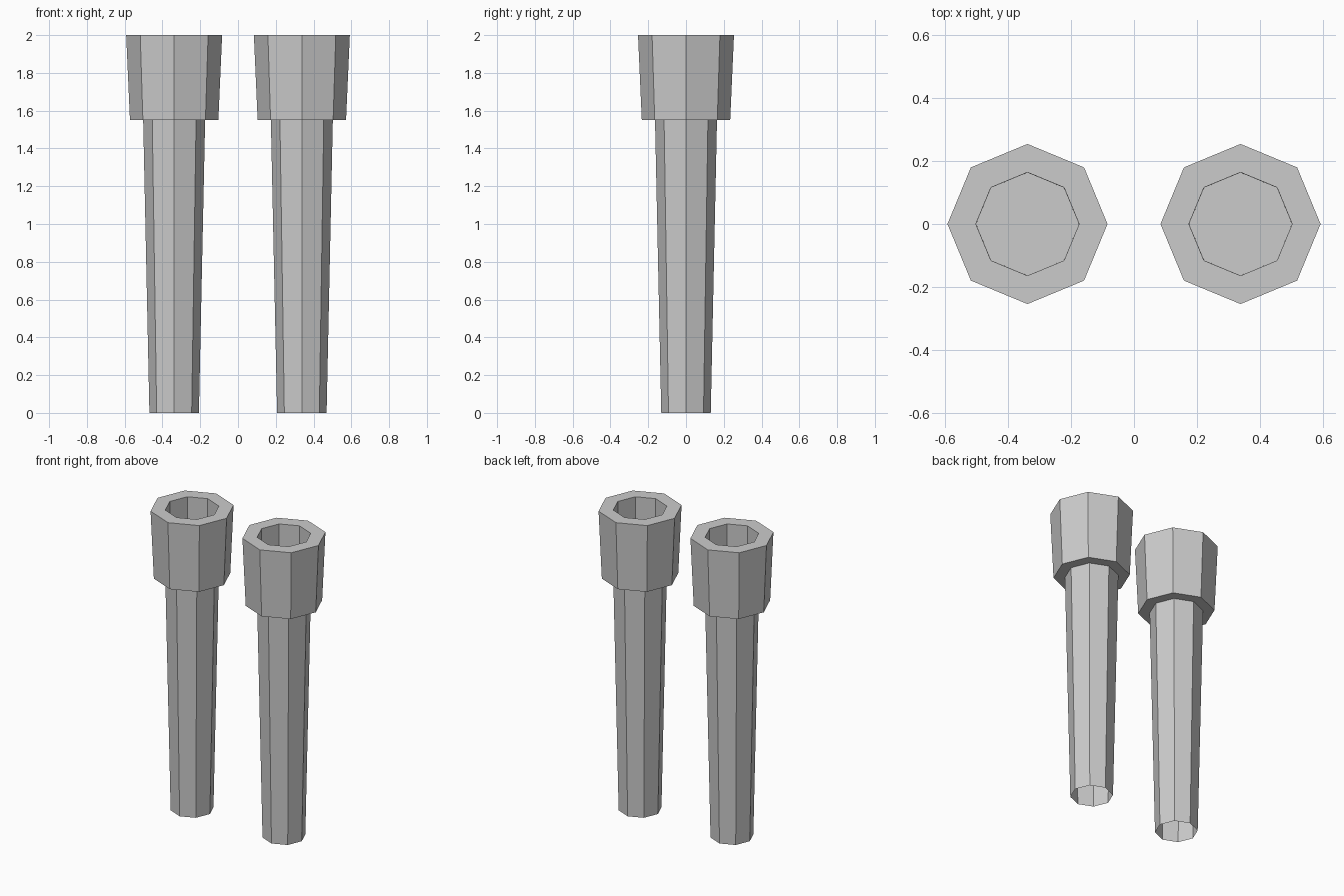
import bpy, bmesh
from math import cos, sin, tau

if "Cube" in bpy.data.objects:
    bpy.data.objects.remove(bpy.data.objects["Cube"])

SIDES = 8
LEG_X = 0.338

# (radius, height) profile: open bottom, shin, cuff ledge, cuff, rim, socket wall
PROFILE = [(0.131, 0.0), (0.164, 1.55), (0.234, 1.55),
           (0.254, 2.0), (0.164, 2.0), (0.163, 1.552)]


def add_leg(name, x):
    bm = bmesh.new()
    rings = [[bm.verts.new((r * cos(tau * i / SIDES), r * sin(tau * i / SIDES), z))
              for i in range(SIDES)] for r, z in PROFILE]
    for a, b in zip(rings, rings[1:]):
        for i in range(SIDES):
            j = (i + 1) % SIDES
            bm.faces.new((a[i], a[j], b[j], b[i]))
    # Socket floor
    bm.faces.new(rings[-1])
    mesh = bpy.data.meshes.new(name)
    bm.to_mesh(mesh)
    bm.free()
    obj = bpy.data.objects.new(name, mesh)
    obj.location.x = x
    bpy.context.collection.objects.link(obj)


# Matching pair of hollow cuffed legs
for side, sign in (("left", -1), ("right", 1)):
    add_leg("cuffed_leg_" + side, sign * LEG_X)
